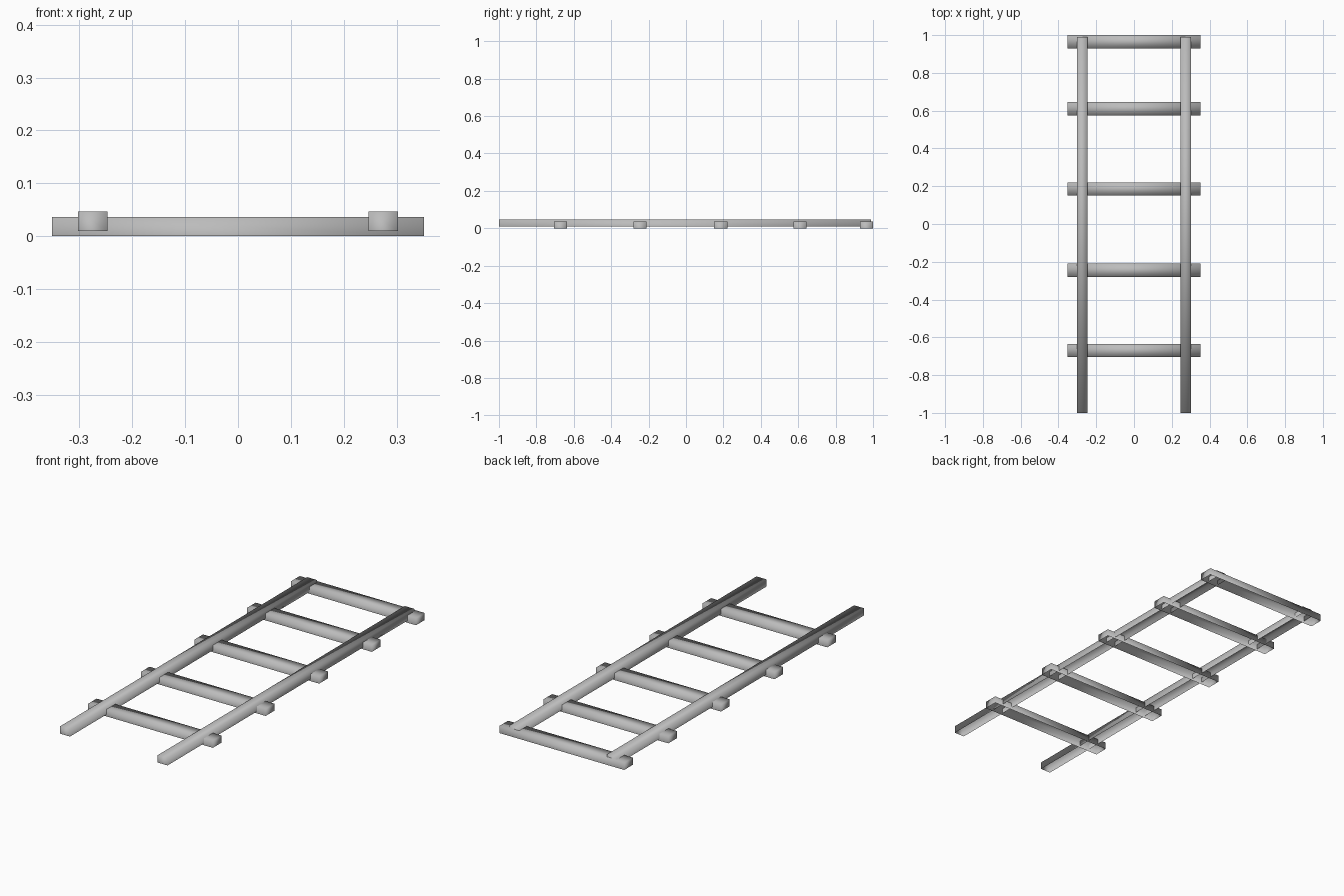
import bpy, bmesh
from mathutils import Matrix

if "Cube" in bpy.data.objects:
    bpy.data.objects.remove(bpy.data.objects["Cube"])

wood = bpy.data.materials.new("plain grey")
wood.diffuse_color = (0.5, 0.5, 0.5, 1)
wood.use_nodes = True
wood.node_tree.nodes["Principled BSDF"].inputs["Base Color"].default_value = wood.diffuse_color


def beam(name, lo, hi):
    """Smooth-shaded bar between two corners, open on its underside."""
    size = [b - a for a, b in zip(lo, hi)]
    mid = [(a + b) / 2 for a, b in zip(lo, hi)]
    bm = bmesh.new()
    bmesh.ops.create_cube(bm, size=1, matrix=Matrix.Translation(mid) @ Matrix.Diagonal((*size, 1)))
    bm.normal_update()
    under = [f for f in bm.faces if f.normal.z < -0.5]
    bmesh.ops.delete(bm, geom=under, context='FACES_ONLY')
    for f in bm.faces:
        f.smooth = True
    me = bpy.data.meshes.new(name)
    bm.to_mesh(me)
    bm.free()
    me.materials.append(wood)
    bpy.context.collection.objects.link(bpy.data.objects.new(name, me))


# Two long side rails
for side, x in (("left", -0.275), ("right", 0.275)):
    beam(side + "_rail", (x - 0.028, -1.0, 0.01), (x + 0.028, 0.99, 0.047))

# Five rungs crossing under the rails
for i, y in enumerate((-0.67, -0.245, 0.186, 0.61, 0.965)):
    beam(f"rung_{i + 1}", (-0.352, y - 0.035, 0.0), (0.352, y + 0.035, 0.036))
